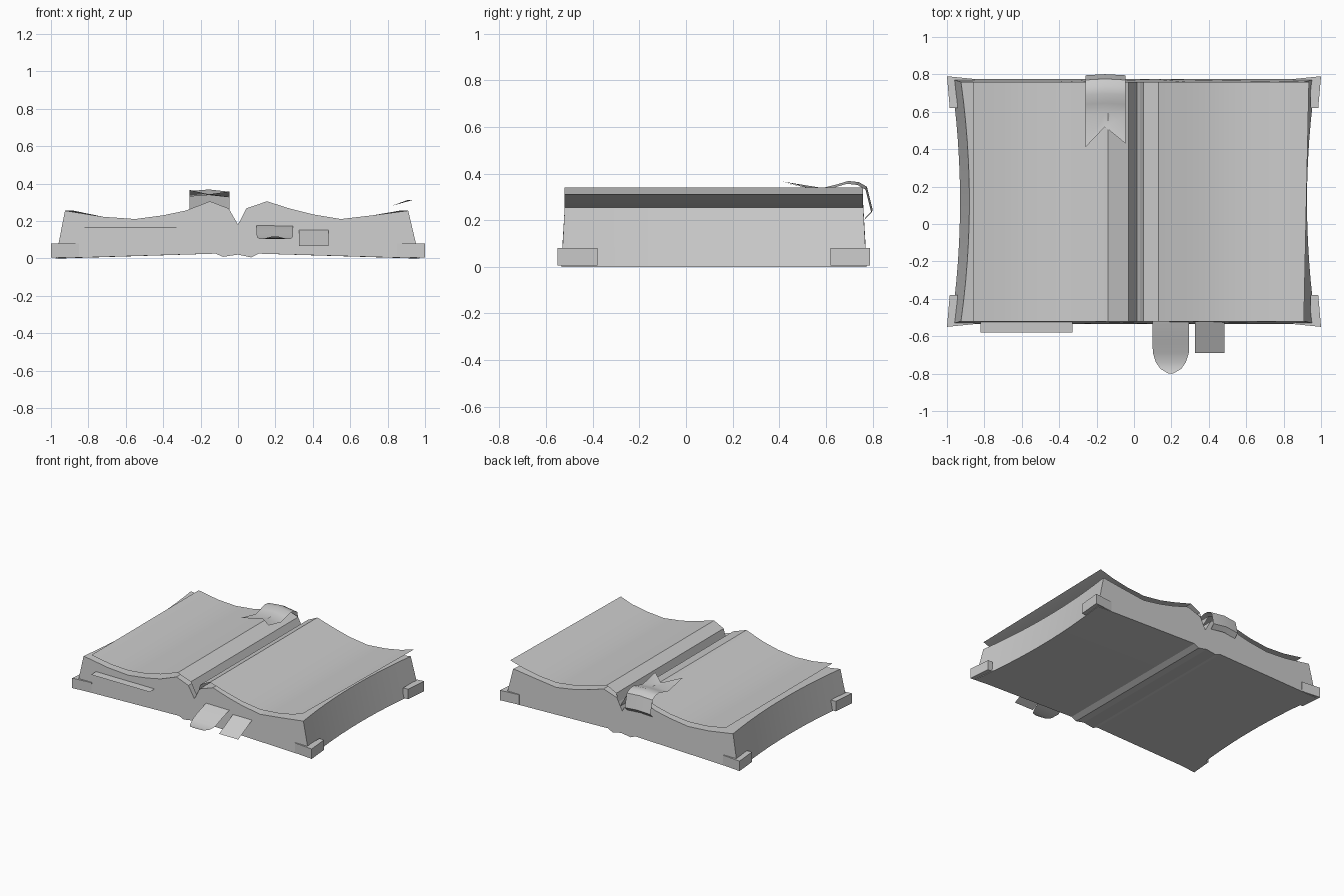
import bpy
import bmesh

cube = bpy.data.objects.get("Cube")
if cube:
    bpy.data.objects.remove(cube, do_unlink=True)

GREY = (0.6, 0.6, 0.6, 1.0)
grey = bpy.data.materials.new("plain grey")
grey.use_nodes = True
grey.diffuse_color = GREY
grey.node_tree.nodes["Principled BSDF"].inputs["Base Color"].default_value = GREY

FRONT, BACK = -0.52, 0.76
MID = (FRONT + BACK) / 2


def finish(name, bm, smooth=30, solid=False):
    """Turn a bmesh into a grey object, smooth up to the given angle."""
    if solid:
        bmesh.ops.recalc_face_normals(bm, faces=bm.faces)
    else:
        bm.normal_update()
        for f in bm.faces:  # loose sheets face upwards
            if f.normal.z < 0:
                f.normal_flip()
    mesh = bpy.data.meshes.new(name)
    bm.to_mesh(mesh)
    bm.free()
    mesh.materials.append(grey)
    obj = bpy.data.objects.new(name, mesh)
    bpy.context.collection.objects.link(obj)
    bpy.ops.object.select_all(action='DESELECT')
    obj.select_set(True)
    bpy.context.view_layer.objects.active = obj
    bpy.ops.object.shade_smooth_by_angle(angle=smooth * 3.14159 / 180)
    return obj


def loft(name, sections, closed=False, smooth=30):
    """Skin a row of sections; closed sections are capped into a solid."""
    bm = bmesh.new()
    rows = [[bm.verts.new(p) for p in s] for s in sections]
    n = len(rows[0])
    for a, b in zip(rows, rows[1:]):
        for i in range(n if closed else n - 1):
            j = (i + 1) % n
            bm.faces.new((a[i], a[j], b[j], b[i]))
    if closed:
        bm.faces.new(rows[0])
        bm.faces.new(rows[-1])
    return finish(name, bm, smooth, closed)


# Page block: open-book profile run front to back, with hollow fore edges
top = [(-0.925, 0.255), (-0.72, 0.222), (-0.55, 0.21), (-0.4, 0.23),
       (-0.28, 0.255), (-0.15, 0.305), (-0.05, 0.267), (0, 0.18),
       (0.045, 0.267), (0.155, 0.305), (0.28, 0.265), (0.4, 0.235),
       (0.55, 0.21), (0.72, 0.23), (0.91, 0.255)]
bottom = [(0.97, 0.0), (0.11, 0.025), (0.07, 0.005), (0, 0.02),
          (-0.08, 0.008), (-0.12, 0.025), (-0.975, 0.0)]
STEPS = 12
sections = []
for k in range(STEPS + 1):
    t = 2 * k / STEPS - 1
    y = MID + t * (BACK - FRONT) / 2
    section = []
    for x, z in top + bottom:
        if abs(x) > 0.9:
            x -= (0.045 if x > 0 else -0.045) * (1 - t * t)
        flare = 0.014 * t if abs(t) == 1 and z < 0.05 else 0
        section.append((x, y + flare, z))
    sections.append(section)
loft("page_block", sections, closed=True, smooth=14)

# Top leaf: thin sheet over both pages, dipping into the gutter
leaf = [(-0.86, 0.28), (-0.7, 0.253), (-0.55, 0.245), (-0.4, 0.262),
        (-0.28, 0.29), (-0.14, 0.339), (-0.03, 0.30), (0.02, 0.205),
        (0.05, 0.30), (0.13, 0.339), (0.28, 0.295), (0.4, 0.265),
        (0.55, 0.245), (0.7, 0.258), (0.82, 0.28), (0.92, 0.312)]
leaf_rows = []
for y in (FRONT, BACK):
    skew = 0.015 if y == BACK else -0.012
    leaf_rows.append([(x + (skew if x > 0.9 else 0), y, z) for x, z in leaf])
loft("top_leaf", leaf_rows, smooth=20)

# Corner guards: L-shaped brackets around the four lower corners
guard = [(0.85, 0.64), (0.85, 0.655), (1.0, 0.67), (0.985, 0.50),
         (0.945, 0.50), (0.945, 0.64)]
for sx, side in ((1, "left"), (-1, "right")):
    for sy, end in ((-1, "front"), (1, "back")):
        loft(f"{end}_{side}_corner_guard",
             [[(sx * x, MID + sy * y, z) for x, y in guard] for z in (0.005, 0.08)],
             closed=True, smooth=10)

# Ribbon: draped over the back edge, with a swallowtail end
path = [(0.58, 0.33), (0.64, 0.345), (0.69, 0.36), (0.735, 0.355),
        (0.77, 0.335), (0.795, 0.235), (0.765, 0.205)]
ribbon = [[(-0.26, 0.41, 0.366), (-0.155, 0.52, 0.342), (-0.045, 0.43, 0.358)]]
for y, z in path:
    ribbon.append([(-0.26, y, z), (-0.155, y + 0.006, z + 0.008), (-0.045, y, z - 0.004)])
loft("ribbon", ribbon, smooth=40)

# Rounded bookmark: drooping tongue out of the front edge
tongue = [(FRONT, 0.175, 0.098), (-0.63, 0.14, 0.098), (-0.69, 0.113, 0.096),
          (-0.74, 0.102, 0.08), (-0.775, 0.106, 0.055), (-0.8, 0.118, 0.012)]
loft("rounded_bookmark",
     [[(0.197 - w, y, z), (0.197 + w, y, z)] for y, z, w in tongue], smooth=40)

# Square bookmark and the page slip, both flat
loft("square_bookmark",
     [[(0.325, y, z), (0.485, y, z)] for y, z in ((FRONT, 0.153), (-0.69, 0.067))])
loft("page_slip",
     [[(-0.82, y, z), (-0.33, y, z)] for y, z in ((FRONT, 0.168), (-0.58, 0.165))])
